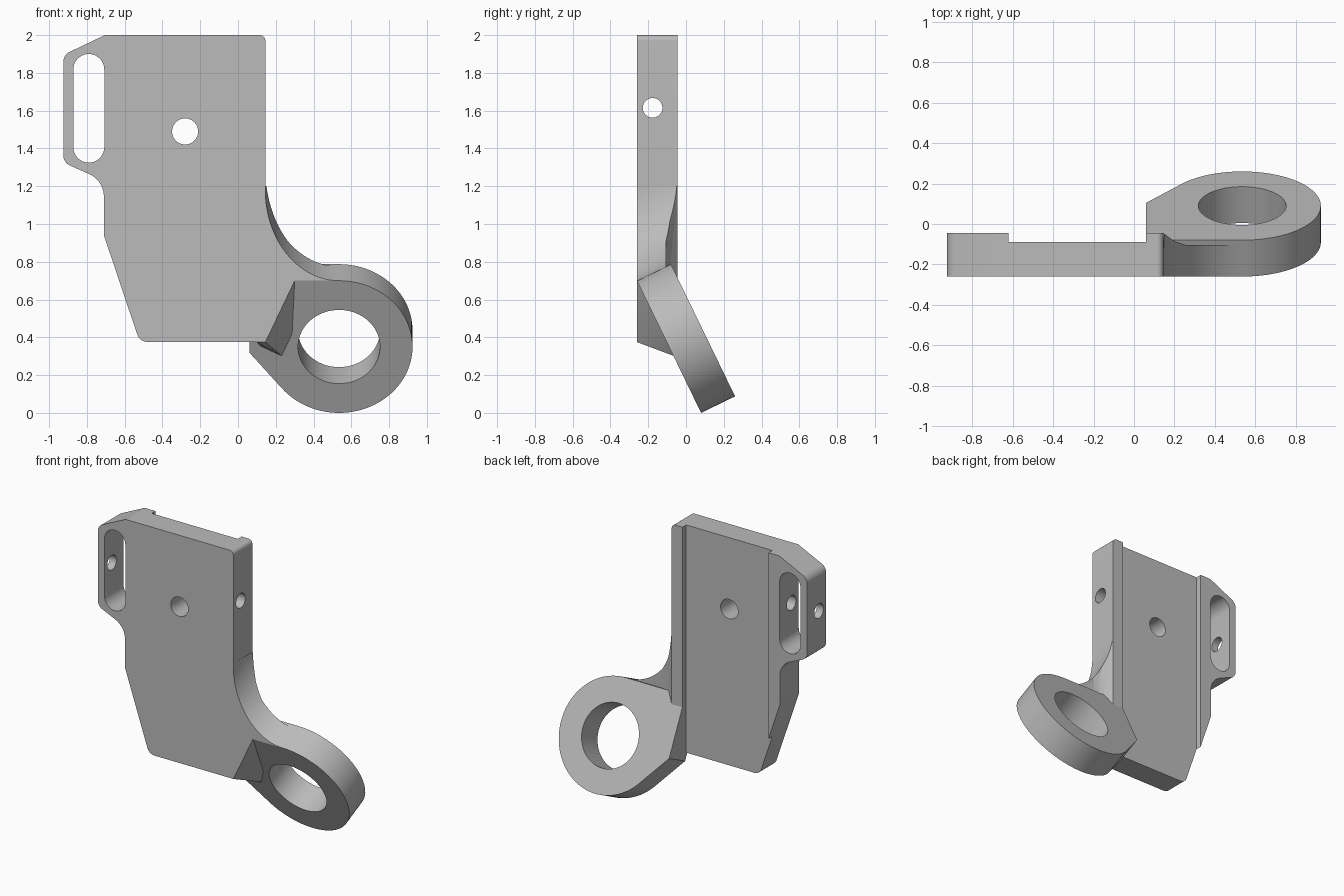
import bpy, bmesh, math
from mathutils import Vector

if "Cube" in bpy.data.objects:
    bpy.data.objects.remove(bpy.data.objects["Cube"], do_unlink=True)

grey = bpy.data.materials.new("bare grey metal")
grey.use_nodes = True
grey.diffuse_color = (0.5, 0.5, 0.5, 1)
grey.node_tree.nodes["Principled BSDF"].inputs["Base Color"].default_value = (0.5, 0.5, 0.5, 1)

X, Y, Z = Vector((1, 0, 0)), Vector((0, 1, 0)), Vector((0, 0, 1))


def finish(name, bm):
    bmesh.ops.recalc_face_normals(bm, faces=bm.faces)
    mesh = bpy.data.meshes.new(name)
    bm.to_mesh(mesh)
    bm.free()
    mesh.materials.append(grey)
    ob = bpy.data.objects.new(name, mesh)
    bpy.context.collection.objects.link(ob)
    return ob


def prism(name, outline, origin, u, v, push):
    """Extrude a 2D outline, laid on axes u and v, along push."""
    bm = bmesh.new()
    face = bm.faces.new([bm.verts.new(Vector(origin) + u * a + v * b) for a, b in outline])
    new = bmesh.ops.extrude_face_region(bm, geom=[face], use_keep_orig=True)["geom"]
    bmesh.ops.translate(bm, vec=push, verts=[g for g in new if isinstance(g, bmesh.types.BMVert)])
    return finish(name, bm)


def arc(cx, cy, rx, ry, start, end, steps):
    angles = [math.radians(start + (end - start) * i / steps) for i in range(steps + 1)]
    return [(cx + rx * math.cos(t), cy + ry * math.sin(t)) for t in angles]


def circle(cx, cy, r, steps=48):
    return arc(cx, cy, r, r, 0, 360, steps)[:-1]


def rounded(corners, steps=8):
    """Outline from (a, b, radius) corners, with tangent arcs."""
    out = []
    for i, (a, b, r) in enumerate(corners):
        p = Vector((a, b))
        if r == 0:
            out.append((a, b))
            continue
        d1 = (Vector(corners[i - 1][:2]) - p).normalized()
        d2 = (Vector(corners[(i + 1) % len(corners)][:2]) - p).normalized()
        half = d1.angle(d2) / 2
        centre = p + (d1 + d2).normalized() * (r / math.sin(half))
        s = p + d1 * (r / math.tan(half)) - centre
        e = p + d2 * (r / math.tan(half)) - centre
        for k in range(steps + 1):
            q = s.lerp(e, k / steps).normalized() * r
            out.append(tuple(centre + q))
    return out


def combine(target, other, operation):
    mod = target.modifiers.new(operation.lower(), 'BOOLEAN')
    mod.operation, mod.solver, mod.object = operation, 'EXACT', other
    bpy.context.view_layer.objects.active = target
    bpy.ops.object.modifier_apply(modifier=mod.name)
    bpy.data.objects.remove(other, do_unlink=True)


# Main plate with the slotted ear on its right side
FRONT, BACK = -0.26, -0.045
plate_outline = rounded([
    (-0.705, 2, 0), (-0.925, 1.895, 0.06), (-0.925, 1.325, 0.06), (-0.71, 1.23, 0.13),
    (-0.71, 0.94, 0), (-0.52, 0.375, 0.06), (0.145, 0.375, 0), (0.145, 2, 0.03)])
bracket = prism("bracket_body", plate_outline, (0, FRONT, 0), X, Z, Y * (BACK - FRONT))

# Shallow channel between the two back rails
channel = [(-0.62, 0), (0.06, 0), (0.06, 2.2), (-0.62, 2.2)]
combine(bracket, prism("channel_cutter", channel, (0, -0.088, 0), X, Z, Y * 0.3), 'DIFFERENCE')

# Ear slot, plate hole and cross bore
slot = arc(-0.79, 1.818, 0.082, 0.082, 0, 180, 20) + arc(-0.79, 1.407, 0.082, 0.082, 180, 360, 20)
combine(bracket, prism("slot_cutter", slot, (0, -1, 0), X, Z, Y * 2), 'DIFFERENCE')
combine(bracket, prism("hole_cutter", circle(-0.28, 1.49, 0.069), (0, -1, 0), X, Z, Y * 2), 'DIFFERENCE')
combine(bracket, prism("bore_cutter", circle(-0.177, 1.615, 0.052), (-1.5, 0, 0), Y, Z, X * 3), 'DIFFERENCE')

# Tilted frame of the ring: centre of its front face, up and through directions
ring_centre = Vector((0.535, -0.09, 0.35))
up = Vector((0, -0.437, 0.9)).normalized()
through = Vector((0, 0.9, 0.437)).normalized()
R = 0.389

# Neck joining the plate to the ring, hollowed by a sweeping fillet
neck_outline = [(0.07, FRONT), (0.535, FRONT), (0.535, -0.105), (0.26, -0.105),
                (0.2, -0.085), (0.145, BACK), (0.07, BACK)]
neck = prism("neck", neck_outline, (0, 0, 0.7), X, Y, Z * 0.5)
sweep = arc(0, R + 0.43, 0.39, 0.43, 180, 270, 32) + [(0.4, R), (0.4, 1.6), (-0.39, 1.6)]
combine(neck, prism("sweep_cutter", sweep, ring_centre - through, X, up, through * 2), 'DIFFERENCE')
combine(bracket, neck, 'UNION')

# Ring slab with its straight shoulder behind the plate
slab_outline = [(-0.475, R), (-0.475, -0.034)] + arc(0, 0, R, R, 219.3, 450, 64)
combine(bracket, prism("ring_slab", slab_outline, ring_centre, X, up, through * 0.2), 'UNION')

# Gusset under the neck, between the plate edge and the ring face
bm = bmesh.new()
for p in [(0.145, FRONT, 0.375), (0.165, FRONT, 0.5), (0.205, FRONT, 0.61), (0.27, FRONT, 0.69),
          (0.3, FRONT, 0.7), (0.1, FRONT, 0.7), (0.1, FRONT, 0.375), (0.1, -0.1, 0.375),
          (0.235, -0.06, 0.3), (0.29, -0.12, 0.42), (0.3, -0.18, 0.56), (0.12, -0.05, 0.35)]:
    bm.verts.new(p)
hull = bmesh.ops.convex_hull(bm, input=bm.verts)
bmesh.ops.delete(bm, geom=hull["geom_interior"], context='VERTS')
combine(bracket, finish("gusset", bm), 'UNION')

# Ring opening
opening = prism("opening_cutter", circle(0, 0, 0.217, 64), ring_centre - through * 0.3, X, up, through)
combine(bracket, opening, 'DIFFERENCE')

bpy.ops.object.select_all(action='DESELECT')
bracket.select_set(True)
bpy.context.view_layer.objects.active = bracket
bpy.ops.object.shade_smooth_by_angle(angle=math.radians(25))
